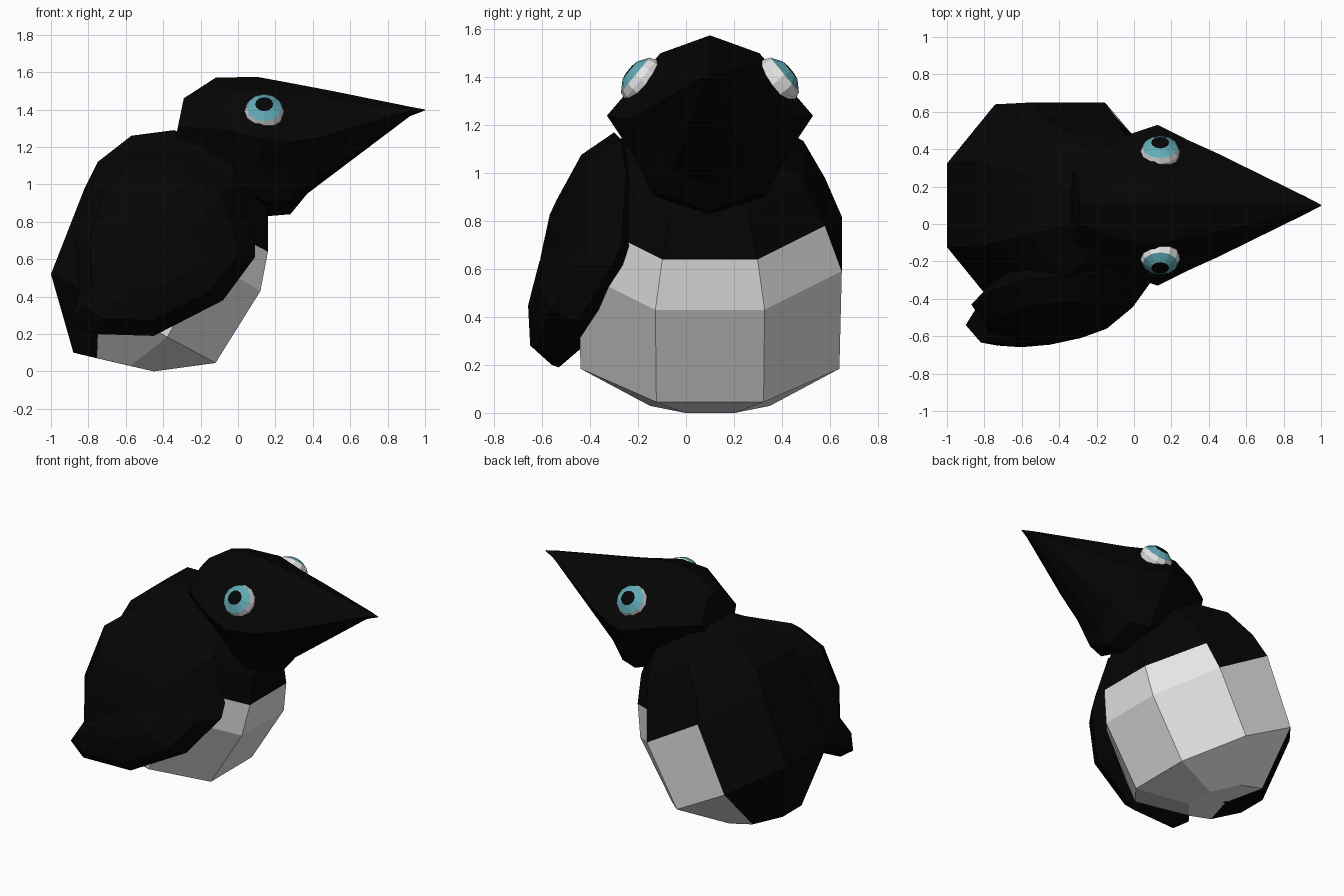
import bpy
import bmesh
import math
from mathutils import Vector

if "Cube" in bpy.data.objects:
    bpy.data.objects.remove(bpy.data.objects["Cube"], do_unlink=True)

MID = 0.1  # y of the bird's symmetry plane


def material(name, color):
    mat = bpy.data.materials.new(name)
    mat.use_nodes = True
    mat.diffuse_color = (*color, 1)
    bsdf = mat.node_tree.nodes["Principled BSDF"]
    bsdf.inputs["Base Color"].default_value = (*color, 1)
    bsdf.inputs["Roughness"].default_value = 0.8
    return mat


black = material("black_feathers", (0.0015, 0.0015, 0.0015))
white = material("white_belly", (0.78, 0.78, 0.78))
teal = material("teal_iris", (0.12, 0.42, 0.48))


def loft(name, rings, mats, rule=None):
    """Skin a list of closed rings; rule(band, sector) gives the material slot."""
    bm = bmesh.new()
    loops = [[bm.verts.new(p) for p in ring] for ring in rings]
    n = len(loops[0])
    for band, (lo, hi) in enumerate(zip(loops, loops[1:])):
        for s in range(n):
            t = (s + 1) % n
            face = bm.faces.new((lo[s], lo[t], hi[t], hi[s]))
            face.material_index = rule(band, s) if rule else 0
    bm.faces.new(loops[0][::-1])
    cap = bm.faces.new(loops[-1])
    cap.material_index = rule(len(rings) - 1, 0) if rule else 0
    bmesh.ops.recalc_face_normals(bm, faces=bm.faces)
    mesh = bpy.data.meshes.new(name)
    bm.to_mesh(mesh)
    bm.free()
    for m in mats:
        mesh.materials.append(m)
    obj = bpy.data.objects.new(name, mesh)
    bpy.context.collection.objects.link(obj)
    return obj


def tilted_ring(section, first, last, half_width):
    """Place a unit section between two points of the side profile."""
    a, b = Vector(first), Vector(last)
    centre, half = (a + b) / 2, (a - b) / 2
    ring = []
    for across, along in section:
        p = centre + half * along
        ring.append((p.x, MID + across * half_width, p.y))
    return ring


# Body: tilted octagonal rings given by front point, back point, half width
apothem = math.cos(math.pi / 8)
octagon = [(math.sin(a) / apothem, math.cos(a) / apothem)
           for a in (math.pi / 8 + i * math.pi / 4 for i in range(8))]
body_profile = [
    ((-0.65, 0.046), (-0.68, 0.053), 0.015),
    ((-0.45, 0.0), (-0.88, 0.10), 0.25),
    ((-0.12, 0.045), (-1.0, 0.52), 0.54),
    ((0.12, 0.43), (-0.82, 0.98), 0.55),
    ((0.16, 0.64), (-0.75, 1.12), 0.48),
    ((0.16, 0.83), (-0.57, 1.26), 0.39),
    ((0.12, 1.02), (-0.34, 1.29), 0.24),
]


def belly(band, sector):
    # Sector 7 is the front; 0 and 6 are diagonals; 1 and 5 are the sides
    if band < 3:
        return int(sector in (7, 0, 6, 1, 5))
    return int(band == 3 and sector in (7, 0, 6))


loft("body", [tilted_ring(octagon, *r) for r in body_profile], [black, white], belly)

# Head and beak: ten-sided rings given by top point, bottom point, half width
right_half = [(0.48, 0.8), (1, 0.1), (0.74, -0.35), (0.55, -0.8)]
head_section = [(0, 1)] + right_half + [(0, -1)] + [(-y, z) for y, z in right_half[::-1]]
head_profile = [
    ((-0.29, 1.46), (-0.36, 1.12), 0.19),
    ((-0.12, 1.57), (-0.04, 0.95), 0.36),
    ((0.10, 1.575), (0.16, 0.83), 0.43),
    ((0.29, 1.54), (0.28, 0.84), 0.35),
    ((0.50, 1.50), (0.37, 0.95), 0.28),
    ((0.92, 1.415), (0.92, 1.365), 0.045),
    ((1.0, 1.40), (1.0, 1.395), 0.003),
]
loft("head_and_beak", [tilted_ring(head_section, *r) for r in head_profile], [black])

# Eyes: shallow domes with a white rim, a teal iris and a black pupil
eye_rings = [(0.10, -0.06), (0.106, -0.015), (0.094, 0.015), (0.048, 0.045), (0.02, 0.05)]
for side, label in ((1, "left_eye"), (-1, "right_eye")):
    normal = Vector((0.0, 0.77 * side, 0.63)).normalized()
    centre = Vector((0.14, MID + 0.3 * side, 1.4))
    u = normal.cross(Vector((1, 0, 0))).normalized()
    v = normal.cross(u)
    rings = []
    for radius, depth in eye_rings:
        rings.append([centre + normal * depth + radius * (u * math.cos(a) + v * math.sin(a))
                      for a in (i * math.pi / 6 for i in range(12))])
    loft(label, rings, [white, teal, black], lambda band, s: (0, 0, 1, 2, 2)[band])

# Folded wing: an outline bulging outward, tucked into the body on its inner side
outline = [Vector(p) for p in (
    (-0.90, -0.54, 0.28), (-0.79, -0.56, 0.20), (-0.45, -0.53, 0.19),
    (-0.08, -0.45, 0.38), (0.09, -0.31, 0.61), (0.09, -0.27, 0.70),
    (0.0, -0.25, 1.0), (-0.25, -0.27, 1.14), (-0.60, -0.30, 1.17),
    (-0.77, -0.36, 1.04), (-0.87, -0.43, 0.70), (-0.85, -0.46, 0.40))]
middle = sum(outline, Vector()) / len(outline)


def wing_ring(scale, bulge):
    return [middle.lerp(p, scale) + Vector((0, bulge, 0)) for p in outline]


loft("folded_wing", [wing_ring(0.7, 0.12), wing_ring(1, 0), wing_ring(0.82, -0.12),
                     wing_ring(0.45, -0.19), wing_ring(0.05, -0.21)], [black])
